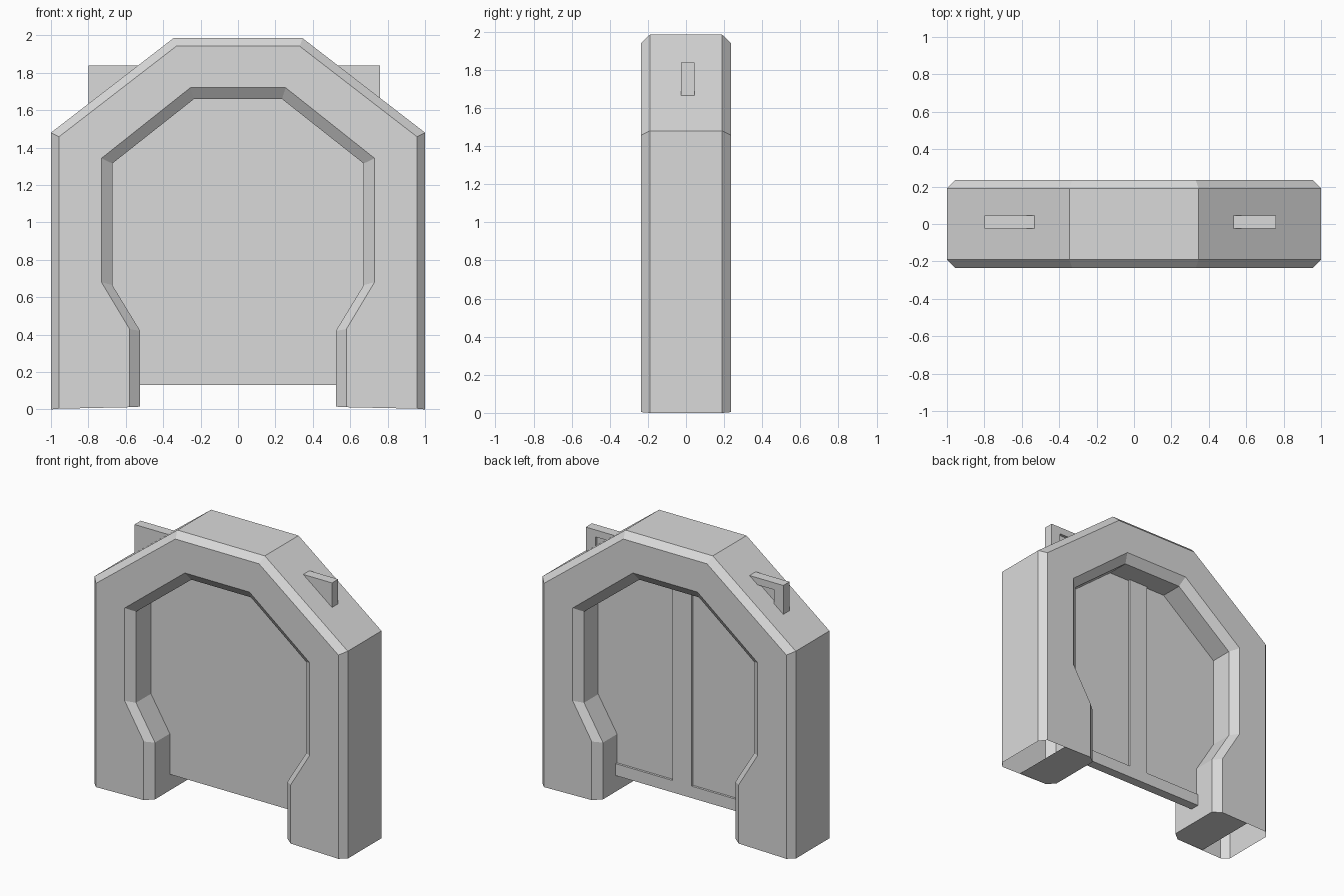
import bpy
import bmesh

if "Cube" in bpy.data.objects:
    bpy.data.objects.remove(bpy.data.objects["Cube"], do_unlink=True)

grey = bpy.data.materials.new("light_grey")
grey.use_nodes = True
grey.diffuse_color = (0.7, 0.7, 0.7, 1)
grey.node_tree.nodes["Principled BSDF"].inputs["Base Color"].default_value = (0.7, 0.7, 0.7, 1)


def finish(name, bm):
    bmesh.ops.recalc_face_normals(bm, faces=bm.faces[:])
    mesh = bpy.data.meshes.new(name)
    bm.to_mesh(mesh)
    bm.free()
    mesh.materials.append(grey)
    obj = bpy.data.objects.new(name, mesh)
    bpy.context.collection.objects.link(obj)
    return obj


def mirrored(half):
    """Complete a right-half outline, running foot to foot over the top."""
    return half + [(-x, z) for x, z in reversed(half)]


def prism(name, outline, y0, y1):
    """Extrude an x-z outline between two depths."""
    bm = bmesh.new()
    a = [bm.verts.new((x, y0, z)) for x, z in outline]
    b = [bm.verts.new((x, y1, z)) for x, z in outline]
    bm.faces.new(a)
    bm.faces.new(b[::-1])
    n = len(a)
    for i in range(n):
        bm.faces.new((a[i], a[(i + 1) % n], b[(i + 1) % n], b[i]))
    return finish(name, bm)


def box(name, x0, x1, y0, y1, z0, z1):
    return prism(name, [(x0, z0), (x1, z0), (x1, z1), (x0, z1)], y0, y1)


# Arch outlines: outer rim, inset outer edge, wide opening edge, narrow opening
rim = mirrored([(1, 0), (1, 1.48), (0.345, 1.985)])
face_out = mirrored([(0.957, 0.004), (0.957, 1.458), (0.33, 1.942)])
face_in = mirrored([(0.58, 0.012), (0.58, 0.43), (0.73, 0.68), (0.73, 1.343), (0.255, 1.72)])
throat = mirrored([(0.523, 0.015), (0.523, 0.42), (0.672, 0.665), (0.672, 1.315), (0.235, 1.66)])

# Chamfered arch shell, hollow under the feet
bm = bmesh.new()


def loop(outline, y):
    return [bm.verts.new((x, y, z)) for x, z in outline]


def bridge(a, b):
    for i in range(len(a) - 1):
        bm.faces.new((a[i], a[i + 1], b[i + 1], b[i]))


MID, FACE = 0.19, 0.235
rims, throats, outs, ins = {}, {}, {}, {}
for s in (-1, 1):
    rims[s], throats[s] = loop(rim, s * MID), loop(throat, s * MID)
    outs[s], ins[s] = loop(face_out, s * FACE), loop(face_in, s * FACE)
    bridge(rims[s], outs[s])
    bridge(ins[s], throats[s])
    bm.faces.new(outs[s] + ins[s][::-1])
bridge(rims[-1], rims[1])
bridge(throats[-1], throats[1])

# Partial sole under the inner part of each foot
for end, side in ((0, 1), (-1, -1)):
    corners = [bm.verts.new((side * 0.8, y, 0.012)) for y in (FACE, -FACE)]
    bm.faces.new((ins[-1][end], throats[-1][end], throats[1][end],
                  ins[1][end], corners[0], corners[1]))
finish("arch_frame", bm)

# Door slab filling the opening, with raised rail and centre stile on the back
door = mirrored([(0.523, 0.13), (0.523, 0.42), (0.672, 0.665), (0.672, 1.315), (0.235, 1.66)])
prism("door_slab", door, -0.022, 0.03)
box("door_bottom_rail", -0.523, 0.523, 0.03, 0.046, 0.13, 0.215)
box("door_centre_stile", -0.075, 0.075, 0.03, 0.046, 0.215, 1.66)

# Brackets rising from the sloped shoulders, with a recessed back
for name, side, end in (("left", 1, 0.76), ("right", -1, 0.80)):
    def roof(x):
        return 1.985 - (x - 0.345) * 0.771 - 0.01
    plate = [(0.53, 1.84), (end, 1.84), (end, roof(end)), (0.53, roof(0.53))]
    prism(name + "_bracket_plate", [(side * x, z) for x, z in plate], -0.025, 0.025)
    arm = [(0.53, 1.84), (end, 1.84), (end, roof(end)), (end - 0.075, roof(end - 0.075)),
           (end - 0.075, 1.79), (0.585, 1.79)]
    prism(name + "_bracket_arm", [(side * x, z) for x, z in arm], 0.025, 0.045)
